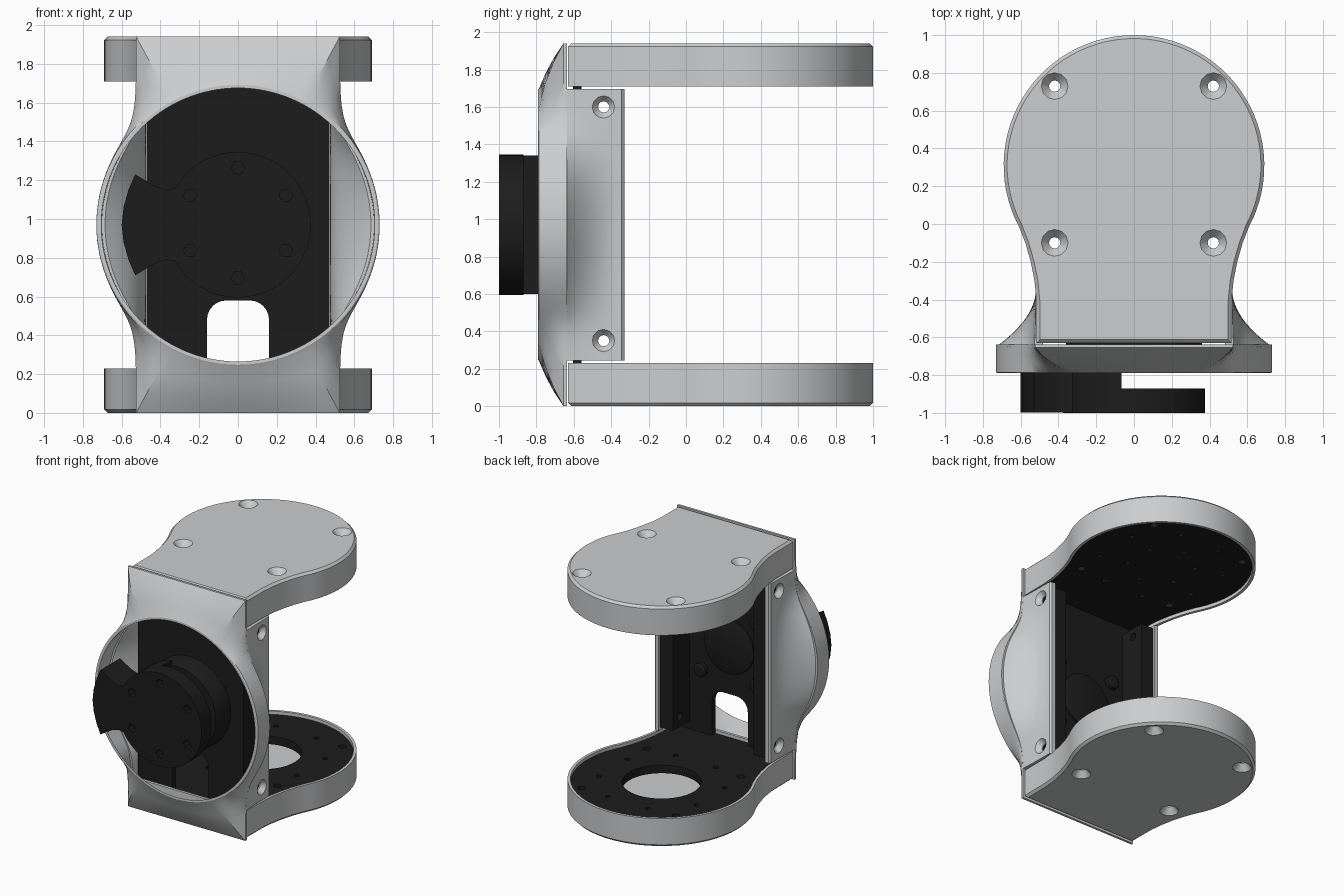
import bpy, bmesh
from math import sin, cos, pi, radians, atan2

cube = bpy.data.objects.get("Cube")
if cube:
    bpy.data.objects.remove(cube, do_unlink=True)

H = 1.94          # overall height
MID = H / 2       # height of the round opening


def material(name, rgb):
    m = bpy.data.materials.new(name)
    m.use_nodes = True
    m.diffuse_color = (*rgb, 1)
    m.node_tree.nodes["Principled BSDF"].inputs["Base Color"].default_value = (*rgb, 1)
    return m


GREY = material("light grey", (0.6, 0.61, 0.62))
BLACK = material("black", (0.012, 0.012, 0.012))


def build(name, mat, *lofts):
    """Skin each loft (rings, closed) into one mesh object."""
    bm = bmesh.new()
    for rings, closed in lofts:
        vs = [[bm.verts.new(p) for p in ring] for ring in rings]
        n = len(vs[0])
        pairs = list(zip(vs, vs[1:])) + ([(vs[-1], vs[0])] if closed else [])
        for a, b in pairs:
            for i in range(n):
                j = (i + 1) % n
                bm.faces.new((a[i], a[j], b[j], b[i]))
        if not closed:
            bm.faces.new(vs[0])
            bm.faces.new(vs[-1])
    bmesh.ops.recalc_face_normals(bm, faces=bm.faces)
    me = bpy.data.meshes.new(name)
    bm.to_mesh(me)
    bm.free()
    ob = bpy.data.objects.new(name, me)
    bpy.context.collection.objects.link(ob)
    if mat:
        me.materials.append(mat)
    return ob


def activate(ob):
    bpy.ops.object.select_all(action='DESELECT')
    ob.select_set(True)
    bpy.context.view_layer.objects.active = ob


def cut(ob, cutter):
    activate(ob)
    mod = ob.modifiers.new("holes", 'BOOLEAN')
    mod.object = cutter
    mod.solver = 'EXACT'
    bpy.ops.object.modifier_apply(modifier=mod.name)


def smooth(ob):
    activate(ob)
    bpy.ops.object.shade_smooth_by_angle(angle=radians(32))


def place(axis, u, v, w):
    return {'X': (w, u, v), 'Y': (u, w, v), 'Z': (u, v, w)}[axis]


def turned(axis, u, v, profile, n=48):
    """Round loft along an axis from (radius, position) pairs."""
    return ([[place(axis, u + r * cos(2 * pi * i / n), v + r * sin(2 * pi * i / n), w)
              for i in range(n)] for r, w in profile], False)


def prism(axis, pts, a, b):
    return ([[place(axis, u, v, w) for u, v in pts] for w in (a, b)], False)


def box(x0, x1, y0, y1, z0, z1):
    return prism('Z', [(x0, y0), (x1, y0), (x1, y1), (x0, y1)], z0, z1)


# Hourglass cutters: countersunk screw holes through the whole part
def countersunk(axis, u, v, a, b):
    return turned(axis, u, v, [(0.075, a - 0.005), (0.03, a + 0.05),
                               (0.03, b - 0.05), (0.075, b + 0.005)], 12)


screw_cutter = build("screw_cutter", None,
    *[countersunk('Z', x, y, 0, H) for x in (-0.42, 0.42) for y in (-0.1, 0.73)],
    *[countersunk('X', -0.44, z, -0.535, 0.535) for z in (0.35, 1.6)])


# Pad covers: round cups with a narrowing neck
def pad_outline(d):
    r = 0.69 - d
    half = [(r * cos(radians(a)), 0.31 + r * sin(radians(a)))
            for a in [90 - 118 * i / 28 for i in range(29)]]
    half += [(x - d, y) for x, y in ((0.575, -0.1), (0.547, -0.2), (0.527, -0.3), (0.517, -0.4))]
    half.append((0.515 - d, -0.63 + d))
    return half + [(-x, y) for x, y in reversed(half[1:])]


def flip(z, top):
    return H - z if top else z


for top in (False, True):
    side = "top" if top else "bottom"
    rings = [[(x, y, flip(z, top)) for x, y in pad_outline(d)]
             for d, z in ((0.018, 0), (0, 0.018), (0, 0.23), (0.022, 0.23), (0.022, 0.06))]
    cover = build(side + "_pad_cover", GREY, (rings, False))
    # Black mounting plate set into the cup
    plate = build(side + "_mount_plate", BLACK,
                  prism('Z', pad_outline(0.024), flip(0.14, top), flip(0.205, top)))
    za, zb = sorted((flip(0.12, top), flip(0.23, top)))
    holes = []
    if not top:
        holes.append(turned('Z', 0, 0.31, [(0.29, za), (0.29, zb)]))
    for ring_r, count in ((0.25, 6), (0.47, 8)) if top else ((0.47, 8),):
        for i in range(count):
            a = 2 * pi * (i + 0.5) / count
            holes.append(turned('Z', ring_r * cos(a), 0.31 + ring_r * sin(a),
                                [(0.02, za), (0.02, zb)], 8))
    plate_cutter = build("plate_cutter", None, *holes)
    cut(plate, plate_cutter)
    bpy.data.objects.remove(plate_cutter, do_unlink=True)
    for ob in (cover, plate):
        cut(ob, screw_cutter)
        smooth(ob)


# Front shell: rectangle blended with a circle, lofted to a round rim
def shell_point(a, scale=1.0):
    c, s = abs(cos(a)) + 1e-9, abs(sin(a)) + 1e-9
    rect = min(0.525 / c, MID / s)
    r = scale * (rect ** 14 + 0.73 ** 14) ** (1 / 14)
    x, z = r * cos(a), r * sin(a)
    return x, MID + max(-MID, min(MID, z))


corner = atan2(MID, 0.525)
quarter = [corner * i / 20 for i in range(20)] + \
          [corner + (pi / 2 - corner) * i / 10 for i in range(10)]
angles = quarter + [pi - a for a in [pi / 2] + quarter[:0:-1]]
angles += [a + pi for a in angles]


def rim(r, y):
    return [(r * cos(a), y, MID + r * sin(a)) for a in angles]


def outline(scale, y):
    return [(p[0], y, p[1]) for p in (shell_point(a, scale) for a in angles)]


def between(p, q, t, bulge):
    return [(a[0] + (b[0] - a[0]) * t, a[1] + (b[1] - a[1]) * t - bulge * abs(b[2] - a[2]),
             a[2] + (b[2] - a[2]) * t) for a, b in zip(p, q)]


outer_rim, edge = rim(0.73, -0.785), outline(1, -0.655)
shell = build("front_shell", GREY, (
    [rim(0.705, -0.79), rim(0.722, -0.79), outer_rim,
     between(outer_rim, edge, 0.35, 0.04), between(outer_rim, edge, 0.7, 0.04), edge,
     outline(1, -0.637), outline(0.96, -0.637)], True))
smooth(shell)

# Side wings: flared cheeks running back from the shell
for sx, side in ((1, "left"), (-1, "right")):
    rings = []
    limit = atan2(0.722, 0.525)
    for k in range(37):
        x, z = shell_point(limit * (k - 18) / 18)
        ts = [i / 12 for i in range(13)]
        outer = [(0.52 + (x - 0.52) * (1 - t) ** 2, -0.65 + 0.305 * t) for t in ts]
        outer.append((0.505, -0.33))
        inner = [(px - 0.045, py) for px, py in outer[:-1]] + [(0.475, -0.33)]
        rings.append([(sx * px, py, z) for px, py in outer + inner[::-1]])
    wing = build(side + "_wing", GREY, (rings, False))
    cut(wing, screw_cutter)
    smooth(wing)
    # Black screw rail behind each wing
    xa, xb = sorted((sx * 0.36, sx * 0.472))
    rail = build(side + "_rail", BLACK, box(xa, xb, -0.6, -0.345, 0.27, 1.67))
    cut(rail, screw_cutter)

# Upright bracket plate with a rounded cable slot
bracket = build("bracket_plate", BLACK, box(-0.472, 0.472, -0.605, -0.56, 0.15, 1.79))
slot = [(-0.16, 0.17), (0.16, 0.17)]
slot += [(0.06 + 0.1 * cos(a), 0.48 + 0.1 * sin(a)) for a in [pi * i / 12 for i in range(7)]]
slot += [(-x, z) for x, z in reversed(slot[2:])]
slot_cutter = build("slot_cutter", None, prism('Y', slot, -0.7, -0.5))
cut(bracket, slot_cutter)
bpy.data.objects.remove(slot_cutter, do_unlink=True)

# Motor parts on both sides of the bracket
smooth(build("motor_flange", BLACK,
             turned('Y', 0, MID, [(0.36, -0.6), (0.36, -0.72), (0.34, -0.77)])))
smooth(build("motor_back", BLACK,
             turned('Y', 0, MID, [(0.22, -0.57), (0.22, -0.545), (0.2, -0.535)])))
smooth(build("bracket_screws", BLACK,
             *[turned('Y', x, MID + z, [(0.055, -0.57), (0.055, -0.53), (0.04, -0.52)], 12)
               for x in (-0.25, 0.25) for z in (-0.25, 0.25)]))

# Output disc with six screw sockets, and the stop arm beside it
disc = build("output_disc", BLACK, turned('Y', 0, MID, [(0.375, -1), (0.375, -0.87)], 64))
sockets = build("socket_cutter", None,
    *[turned('Y', 0.285 * cos(a), MID + 0.01 + 0.285 * sin(a),
             [(0.035, -1.01), (0.035, -0.94)], 6)
      for a in [pi / 6 + pi * i / 3 for i in range(6)]])
upper = [(0.375 * cos(radians(a)), 0.375 * sin(radians(a))) for a in range(100, 151, 5)]
upper += [(-0.37, 0.18), (-0.43, 0.2), (-0.53, 0.26), (-0.565, 0.18), (-0.59, 0.09)]
arm_pts = upper + [(-0.6, 0)] + [(x, -z) for x, z in reversed(upper)]
arm = build("stop_arm", BLACK,
            prism('Y', [(x, MID + z) for x, z in arm_pts], -0.999, -0.75))
for ob in (disc, arm):
    cut(ob, sockets)
    smooth(ob)

for helper in (sockets, screw_cutter):
    bpy.data.objects.remove(helper, do_unlink=True)
